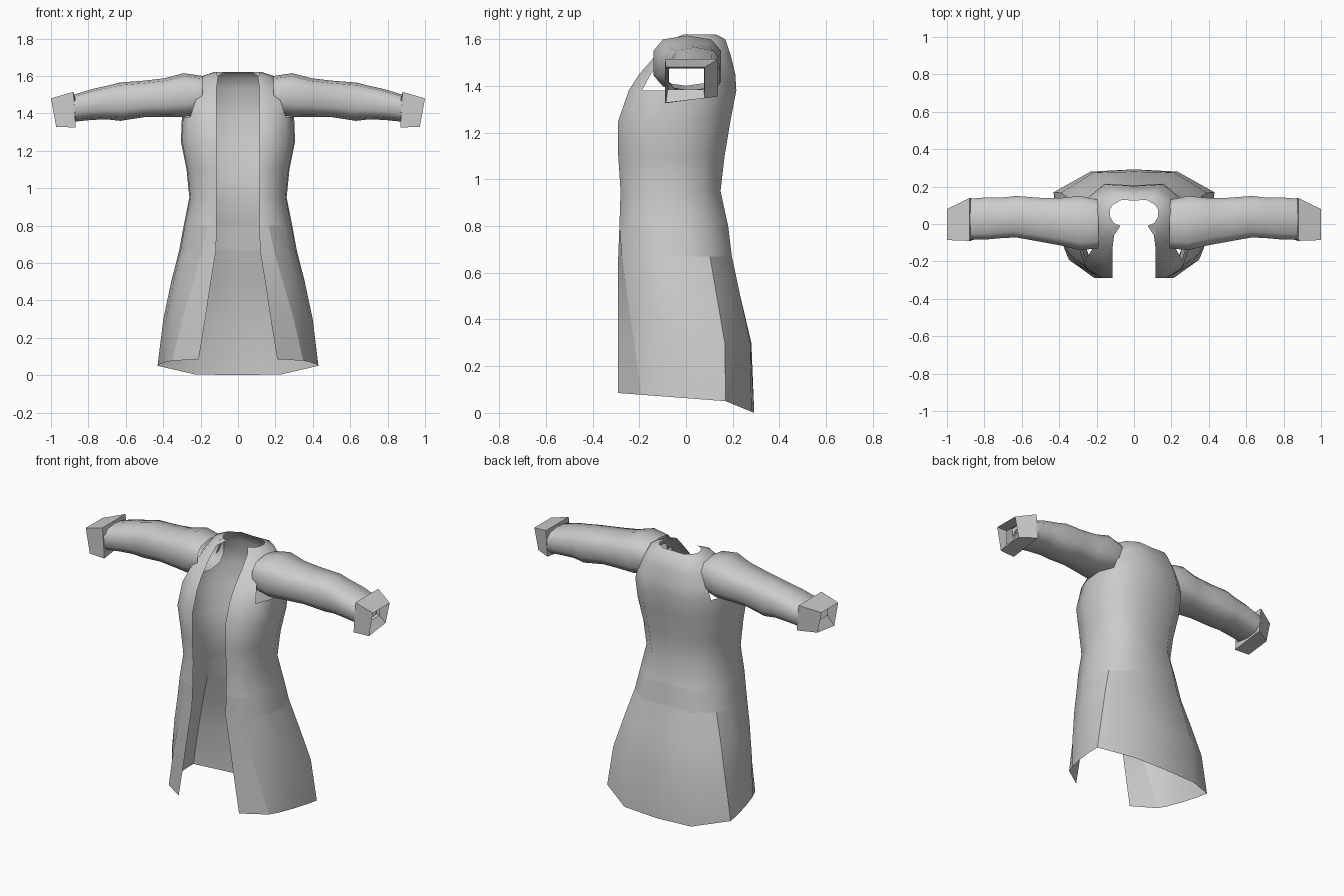
import bpy, bmesh, math

if "Cube" in bpy.data.objects:
    bpy.data.objects.remove(bpy.data.objects["Cube"])

cloth = bpy.data.materials.new("grey_cloth")
cloth.diffuse_color = (0.6, 0.6, 0.6, 1)
cloth.use_nodes = True
cloth.node_tree.nodes["Principled BSDF"].inputs["Base Color"].default_value = cloth.diffuse_color


def make(name, grid, closed=False, skip=lambda r, c: False, angle=50):
    """Skin a grid of points (rows of columns), mirrored across x."""
    bm = bmesh.new()
    vs = [[bm.verts.new(p) for p in row] for row in grid]
    n = len(grid[0])
    for r in range(len(grid) - 1):
        for c in range(n if closed else n - 1):
            if not skip(r, c):
                d = (c + 1) % n
                bm.faces.new((vs[r][c], vs[r][d], vs[r + 1][d], vs[r + 1][c]))
    bmesh.ops.delete(bm, geom=[v for v in bm.verts if not v.link_faces], context='VERTS')
    me = bpy.data.meshes.new(name)
    bm.to_mesh(me)
    bm.free()
    ob = bpy.data.objects.new(name, me)
    bpy.context.collection.objects.link(ob)
    me.materials.append(cloth)
    m = ob.modifiers.new("mirror", 'MIRROR')
    m.use_clip = True
    bpy.ops.object.select_all(action='DESELECT')
    ob.select_set(True)
    bpy.context.view_layer.objects.active = ob
    bpy.ops.object.shade_smooth_by_angle(angle=math.radians(angle))
    return ob


# Half cross-sections from front opening to centre back: (width share, depth share)
TORSO = [(0, 0), (.56, 0), (.85, .12), (.98, .35), (1, .6), (.88, .80), (.52, .99), (0, .97)]
HEM = [(0, 0), (.81, .17), (.87, .28), (.93, .45), (.98, .65), (1, .79), (.54, .98), (0, 1)]

# Coat levels: height, front edge x, half width, front y, back y
LEVELS = [(1.62, .115, .13, -.01, .13), (1.60, .115, .19, -.06, .17),
          (1.53, .115, .235, -.13, .195), (1.45, .115, .275, -.20, .215),
          (1.38, .115, .30, -.245, .22), (1.25, .115, .305, -.29, .195),
          (1.1, .115, .275, -.29, .17), (.95, .115, .26, -.28, .152),
          (.8, .115, .29, -.285, .185), (.67, .117, .315, -.29, .202),
          (.5, .145, .36, -.29, .24), (.3, .175, .405, -.29, .285),
          (.085, .21, .43, -.29, .292)]


def section(z, edge, w, yf, yb):
    k = min(1, max(0, (.8 - z) / .715))
    row = []
    for i, ((a, s), (b, t)) in enumerate(zip(TORSO, HEM)):
        f, d = a + (b - a) * k, s + (t - s) * k
        x = edge if i == 0 else f * w
        drop = (.044 * d + .041 * max(0, (d - .79) / .21)) if z < .1 else 0
        row.append((x, yf + (yb - yf) * d, z - drop))
    return row


rows = [section(*l) for l in LEVELS]

# Upper coat with open armholes
make("coat_body", rows[:9], skip=lambda r, c: r in (2, 3) and c in (2, 3, 4))
# Waist band down to the tail seam
make("waist_band", [r[1:] for r in rows[8:10]])
# Front skirt flaps, side skirt panels and back tail
make("front_skirt_flap", [r[:2] for r in rows[8:]])
make("side_skirt_panel", [r[1:6] for r in rows[9:]])
make("back_tail", [r[5:] for r in rows[9:]])

# Sleeve rings: x, top z, bottom z, front y, back y
SLEEVE = [(.19, 1.60, 1.40, -.13, .13), (.29, 1.615, 1.38, -.14, .15),
          (.39, 1.588, 1.38, -.115, .14), (.50, 1.575, 1.38, -.095, .14),
          (.63, 1.565, 1.36, -.072, .15), (.70, 1.548, 1.368, -.075, .142),
          (.78, 1.53, 1.365, -.082, .143), (.88, 1.50, 1.355, -.085, .135)]


def sleeve_ring(x, zt, zb, yf, yb):
    ym, zm = (yf + yb) / 2, (zt + zb) / 2
    ring = []
    for i in range(10):
        a = math.tau * (i + .5) / 10
        cy, cz = math.cos(a), math.sin(a)
        sq = lambda v: math.copysign(abs(v) ** .7, v)
        ring.append((x, ym + sq(cy) / .966 * (yb - yf) / 2, zm + sq(cz) * (zt - zb) / 2))
    return ring


make("sleeve", [sleeve_ring(*s) for s in SLEEVE], closed=True)


# Boxy cuff with a turned-in lining
def box(xt, xb, zt, zb, yf, yb, rise=0):
    return [(xt, yf, zt), (xt, yb, zt), (xb, yb, zb + rise), (xb, yf, zb)]


make("cuff", [box(.87, .87, 1.475, 1.37, -.075, .10),
              box(.88, .868, 1.515, 1.325, -.09, .138, .03),
              box(1.0, .972, 1.48, 1.327, -.086, .08, .02),
              box(.93, .93, 1.475, 1.385, -.078, .076)], closed=True, angle=30)
